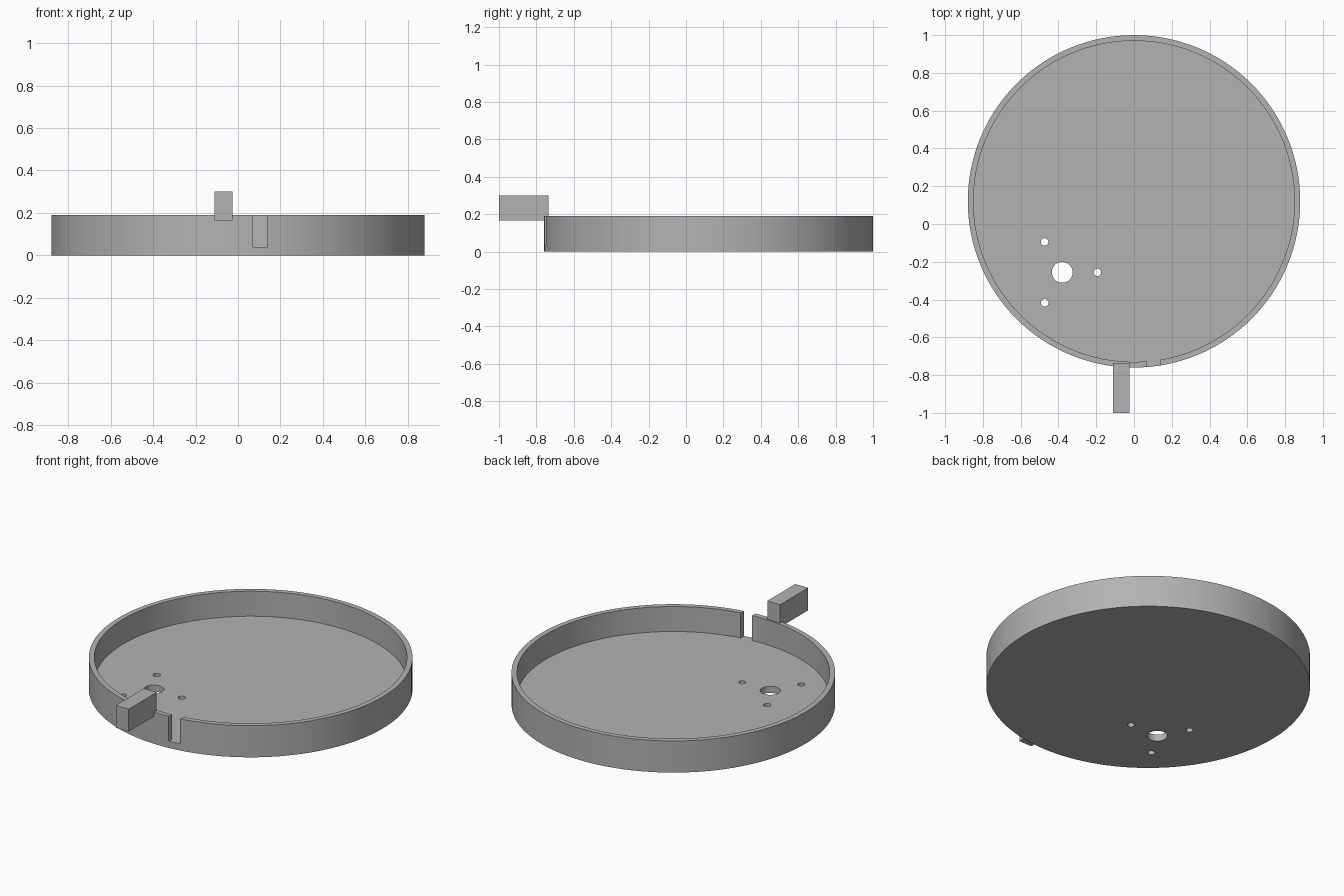
import bpy
from math import cos, sin, pi, radians

cube = bpy.data.objects.get("Cube")
if cube:
    bpy.data.objects.remove(cube, do_unlink=True)

# Dimensions
CENTRE_Y = 0.12
OUTER_R, INNER_R = 0.88, 0.85
HEIGHT, FLOOR = 0.19, 0.04
HUB = (-0.38, -0.256)
BOLT_CIRCLE = 0.186

grey = bpy.data.materials.new("plain grey")
grey.use_nodes = True
colour = (0.45, 0.45, 0.45, 1)
grey.diffuse_color = colour
grey.node_tree.nodes["Principled BSDF"].inputs["Base Color"].default_value = colour


def cylinder(name, x, y, radius, bottom, top, sides):
    bpy.ops.mesh.primitive_cylinder_add(
        vertices=sides, radius=radius, depth=top - bottom,
        location=(x, y, (bottom + top) / 2))
    obj = bpy.context.object
    obj.name = name
    obj.data.materials.append(grey)
    return obj


def box(name, low, high):
    middle = [(a + b) / 2 for a, b in zip(low, high)]
    bpy.ops.mesh.primitive_cube_add(size=1, location=middle)
    obj = bpy.context.object
    obj.name = name
    obj.scale = [b - a for a, b in zip(low, high)]
    bpy.ops.object.transform_apply(location=False, rotation=False, scale=True)
    obj.data.materials.append(grey)
    return obj


def cut(target, cutter):
    mod = target.modifiers.new("cut", "BOOLEAN")
    mod.operation = "DIFFERENCE"
    mod.solver = "EXACT"
    mod.object = cutter
    bpy.context.view_layer.objects.active = target
    bpy.ops.object.modifier_apply(modifier=mod.name)
    bpy.data.objects.remove(cutter, do_unlink=True)


# Round tray, hollowed to leave a thin rim
tray = cylinder("round_tray", 0, CENTRE_Y, OUTER_R, 0, HEIGHT, 128)
cut(tray, cylinder("hollow", 0, CENTRE_Y, INNER_R, FLOOR, HEIGHT + 0.1, 128))

# Slot through the front of the rim
cut(tray, box("slot", (0.07, -0.85, FLOOR), (0.14, -0.65, HEIGHT + 0.1)))

# Shaft hole with three screw holes spaced evenly around it
cut(tray, cylinder("shaft_hole", *HUB, 0.055, -0.1, 0.1, 48))
for i in range(3):
    a = i * 2 * pi / 3
    cut(tray, cylinder("screw_hole", HUB[0] + BOLT_CIRCLE * cos(a),
                       HUB[1] + BOLT_CIRCLE * sin(a), 0.02, -0.1, 0.1, 24))

bpy.ops.object.select_all(action="DESELECT")
tray.select_set(True)
bpy.context.view_layer.objects.active = tray
bpy.ops.object.shade_smooth_by_angle(angle=radians(30))

# Block resting in the front rim
box("front_block", (-0.11, -1.0, 0.165), (-0.025, -0.735, 0.30))
